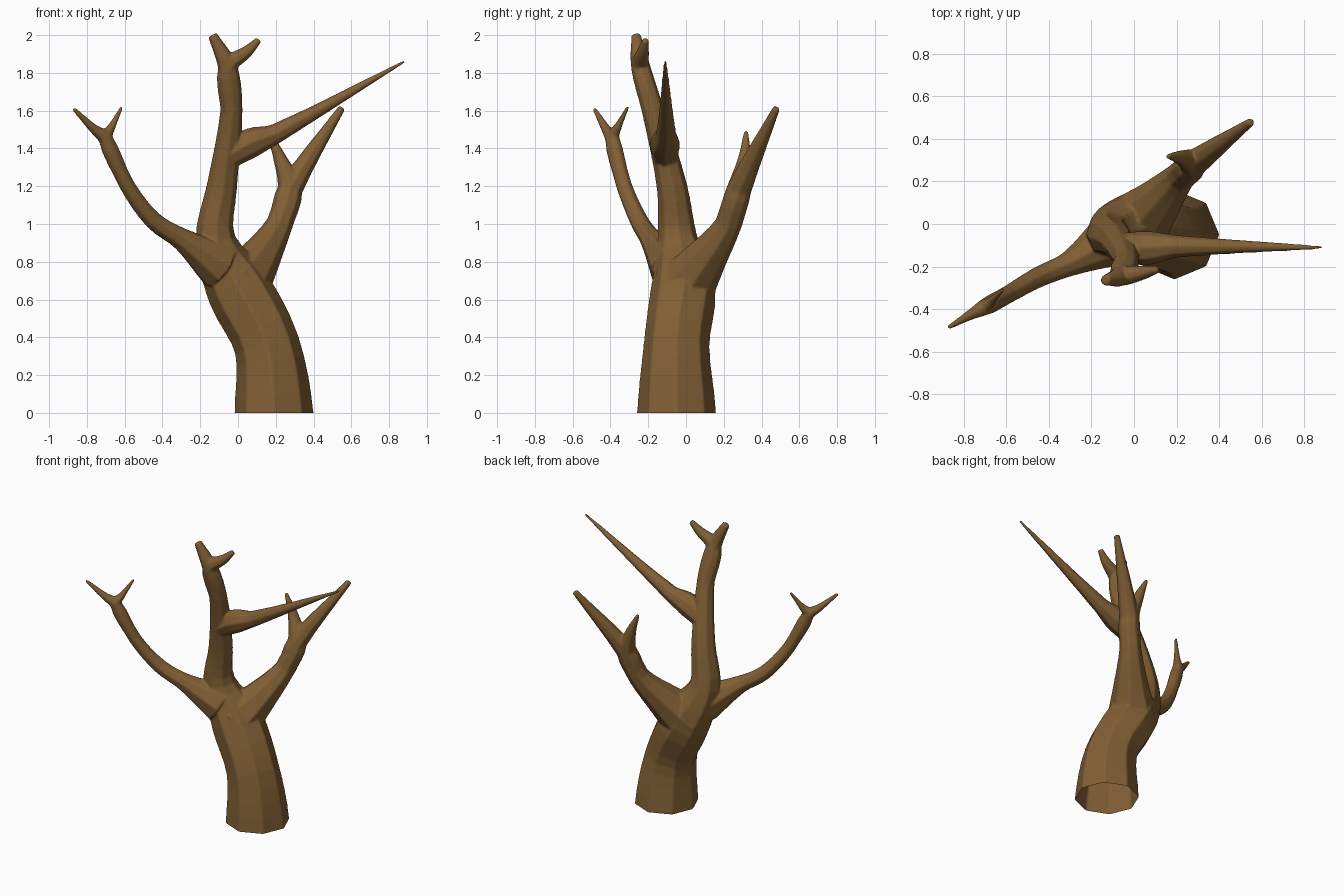
import bpy, bmesh
from mathutils import Vector

if "Cube" in bpy.data.objects:
    bpy.data.objects.remove(bpy.data.objects["Cube"])


def limb(*pts):
    return [Vector(p) for p in pts]


# Limbs as a few guide points: x, y, z, radius
trunk = limb((.19, -.05, 0, .21), (.152, -.05, .36, .175), (0, -.015, .66, .172), (-.12, -.045, .92, .108),
             (-.085, -.075, 1.2, .082), (-.035, -.175, 1.6, .06), (-.055, -.24, 1.83, .052),
             (-.135, -.265, 2, .026))
long_branch = limb((-.05, -.11, 1.36, .07), (.07, -.112, 1.43, .08), (.2, -.105, 1.478, .054),
                   (.88, -.11, 1.86, .008))
back_branch = [trunk[2]] + limb((.1, .09, .8, .122), (.22, .225, 1, .072),
                                (.275, .28, 1.18, .067), (.55, .48, 1.615, .02))
left_branch = limb((-.1, -.07, .78, .135), (-.3, -.185, .92, .062), (-.45, -.25, 1.02, .05),
                   (-.59, -.33, 1.21, .043), (-.7, -.39, 1.45, .04), (-.765, -.425, 1.505, .026),
                   (-.87, -.485, 1.61, .011))
# Twigs fork off the limbs above
top_twig = trunk[5:7] + limb((.045, -.228, 1.91, .034), (.11, -.213, 1.975, .018))
back_twig = back_branch[2:4] + limb((.225, .31, 1.34, .038), (.16, .318, 1.49, .012))
left_twig = left_branch[3:5] + limb((-.668, -.36, 1.515, .022), (-.615, -.308, 1.62, .009))
# Run the trunk below ground so its foot can be cut flat
trunk.insert(0, trunk[0] - Vector((0, 0, .4, 0)))


def smooth_path(pts, steps=4):
    """Hermite curve through the points, tangents scaled by chord length."""
    n = len(pts) - 1
    dist = [(b - a).length for a, b in zip(pts, pts[1:])]
    tan = []
    for i in range(n + 1):
        lo, hi = max(i - 1, 0), min(i + 1, n)
        tan.append((pts[hi] - pts[lo]) / sum(dist[lo:hi]))
    out = []
    for i in range(n):
        for k in range(steps):
            t = k / steps
            h = t * t * (3 - 2 * t)
            out.append(pts[i] * (1 - h) + pts[i + 1] * h
                       + tan[i] * dist[i] * t * (1 - t) ** 2
                       - tan[i + 1] * dist[i] * t * t * (1 - t))
    return out + [pts[-1]]


def evaluated_mesh(obj):
    bpy.context.view_layer.update()
    dg = bpy.context.evaluated_depsgraph_get()
    return bpy.data.meshes.new_from_object(obj.evaluated_get(dg))


# Eight-sided tapering tubes along every path
curve = bpy.data.curves.new("limb_paths", 'CURVE')
curve.dimensions = '3D'
curve.bevel_depth = 1.0
curve.bevel_resolution = 2
curve.use_fill_caps = True
for pts in (trunk, long_branch, back_branch, left_branch, top_twig, back_twig, left_twig):
    path = smooth_path(pts)
    s = curve.splines.new('POLY')
    s.points.add(len(path) - 1)
    for p, v in zip(s.points, path):
        p.co = (v[0], v[1], v[2], 1)
        p.radius = v[3]
path_obj = bpy.data.objects.new("limb_paths", curve)
bpy.context.collection.objects.link(path_obj)
mesh = evaluated_mesh(path_obj)
bpy.data.objects.remove(path_obj)

bm = bmesh.new()
bm.from_mesh(mesh)
bmesh.ops.remove_doubles(bm, verts=bm.verts, dist=0.0005)
bmesh.ops.recalc_face_normals(bm, faces=bm.faces)
bm.to_mesh(mesh)
bm.free()

# Fuse the limbs into one skin and soften the forks
tree = bpy.data.objects.new("bare_tree", mesh)
bpy.context.collection.objects.link(tree)
fuse = tree.modifiers.new("fuse", 'REMESH')
fuse.mode = 'VOXEL'
fuse.voxel_size = 0.007
soft = tree.modifiers.new("soften", 'SMOOTH')
soft.factor = 0.5
soft.iterations = 6
skin = evaluated_mesh(tree)
tree.modifiers.clear()
tree.data = skin

# Open, flat foot of the trunk
bm = bmesh.new()
bm.from_mesh(skin)
bmesh.ops.bisect_plane(bm, geom=bm.verts[:] + bm.edges[:] + bm.faces[:],
                       plane_co=(0, 0, 0), plane_no=(0, 0, 1), clear_inner=True)
for f in bm.faces:
    f.smooth = True
bm.to_mesh(skin)
bm.free()

# Bark colour
bark = bpy.data.materials.new("bark")
bark.diffuse_color = (0.22, 0.115, 0.035, 1)
bark.use_nodes = True
bark.node_tree.nodes["Principled BSDF"].inputs["Base Color"].default_value = bark.diffuse_color
skin.materials.clear()
skin.materials.append(bark)
